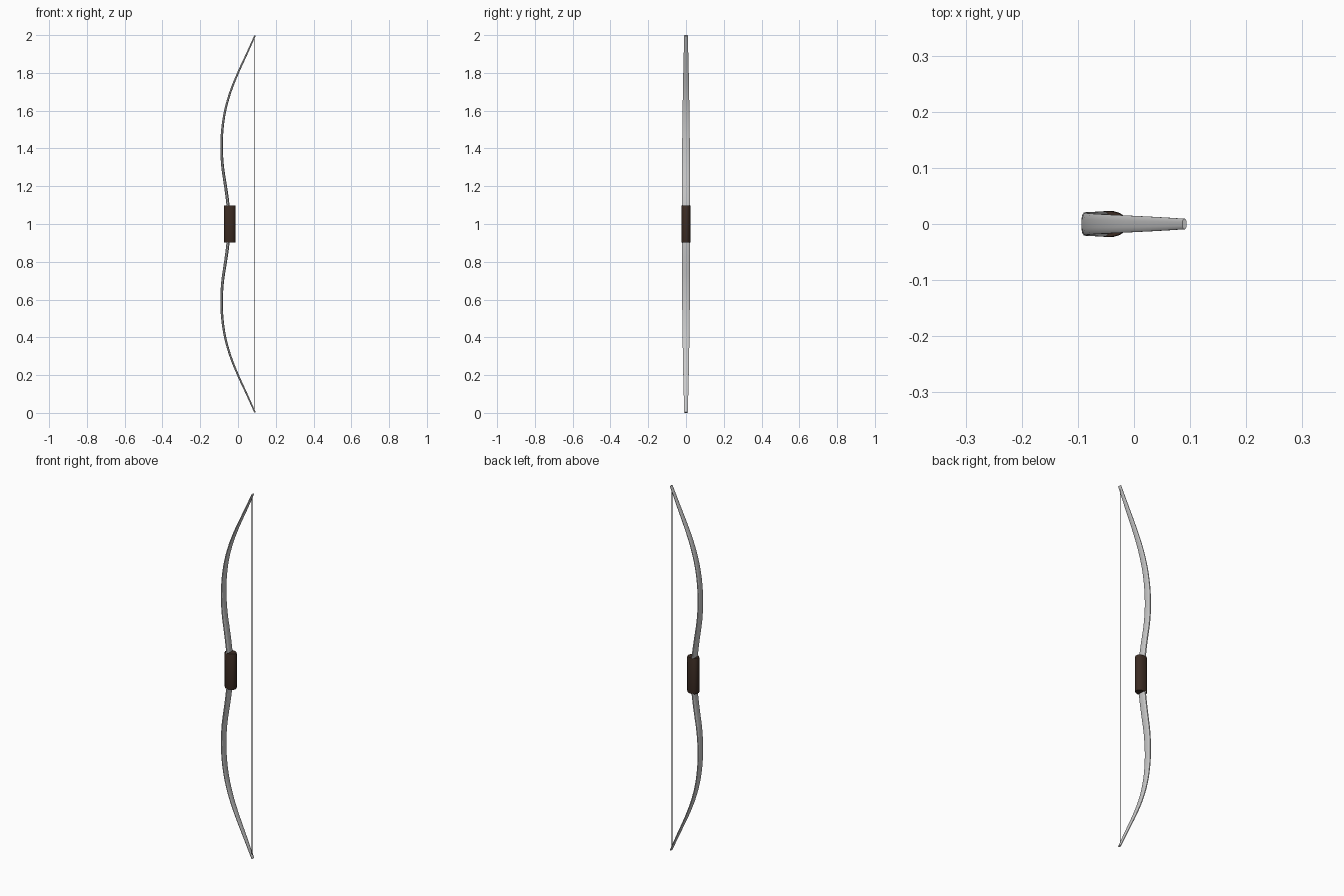
import bpy, bmesh, math
from mathutils import Vector

if "Cube" in bpy.data.objects:
    bpy.data.objects.remove(bpy.data.objects["Cube"])

# Half profile of the bow: (distance from the middle, x)
HALF = [(0, -0.048), (0.1, -0.053), (0.2, -0.066), (0.3, -0.081), (0.4, -0.087),
        (0.5, -0.083), (0.6, -0.068), (0.7, -0.040), (0.8, 0.0), (0.9, 0.046), (0.998, 0.090)]


def profile_x(t):
    """Smooth (Catmull-Rom) lookup along the half profile."""
    i = min(int(t * 10), 9)
    x = [p[1] for p in HALF]
    p1, p2 = x[i], x[i + 1]
    p0 = x[i - 1] if i else x[1]
    p3 = x[i + 2] if i < 9 else 2 * p2 - p1
    u = (t - HALF[i][0]) / (HALF[i + 1][0] - HALF[i][0])
    return 0.5 * (2 * p1 + (p2 - p0) * u + (2 * p0 - 5 * p1 + 4 * p2 - p3) * u * u
                  + (3 * p1 - p0 - 3 * p2 + p3) * u ** 3)


def superellipse(n, a, b, power):
    pts = []
    for k in range(n):
        ang = 2 * math.pi * (k + 0.5) / n
        c, s = math.cos(ang), math.sin(ang)
        pts.append((math.copysign(abs(c) ** power, c) * a,
                    math.copysign(abs(s) ** power, s) * b))
    return pts


def loft(name, rings, color=None):
    """Skin a list of closed rings and cap both ends."""
    bm = bmesh.new()
    vr = [[bm.verts.new(p) for p in r] for r in rings]
    n = len(vr[0])
    for a, b in zip(vr, vr[1:]):
        for k in range(n):
            bm.faces.new((a[k], a[(k + 1) % n], b[(k + 1) % n], b[k]))
    bm.faces.new(vr[0][::-1])
    bm.faces.new(vr[-1])
    bmesh.ops.recalc_face_normals(bm, faces=bm.faces)
    me = bpy.data.meshes.new(name)
    bm.to_mesh(me)
    bm.free()
    ob = bpy.data.objects.new(name, me)
    bpy.context.collection.objects.link(ob)
    bpy.context.view_layer.objects.active = ob
    ob.select_set(True)
    bpy.ops.object.shade_smooth_by_angle(angle=math.radians(40))
    ob.select_set(False)
    if color:
        mat = bpy.data.materials.new(name + "_colour")
        mat.diffuse_color = color
        mat.use_nodes = True
        mat.node_tree.nodes["Principled BSDF"].inputs["Base Color"].default_value = mat.diffuse_color
        me.materials.append(mat)


# Bow stave: tapered section swept along the mirrored profile
N = 30
path = []
for i in range(-N, N + 1):
    d = 0.998 * i / N
    path.append(Vector((profile_x(abs(d)), 0, 1 + d)))
rings = []
for i, p in enumerate(path):
    tan = (path[min(i + 1, 2 * N)] - path[max(i - 1, 0)]).normalized()
    side = Vector((tan.z, 0, -tan.x))
    t = abs(p.z - 1)
    width = 0.0235 - 0.005 * t - 0.009 * t ** 3
    thick = 0.009 - 0.005 * t
    rings.append([p + side * u + Vector((0, v, 0))
                  for u, v in superellipse(12, thick, width, 0.75)])
loft("bow_stave", rings)

# Grip: oval block with slightly softened ends, a little slimmer on the string side
grip_rings = []
for z, s in ((0.902, 0.95), (0.906, 1), (1.094, 1), (1.098, 0.95)):
    grip_rings.append([(-0.0435 + u * s, v * s * (1 - 4 * max(u, 0)), z)
                       for u, v in superellipse(20, 0.0308, 0.0238, 0.8)])
loft("grip", grip_rings, (0.045, 0.025, 0.017, 1))

# Bowstring between the tips
loft("bowstring", [[(0.085 + u, v, z) for u, v in superellipse(8, 0.0014, 0.0014, 1)]
                   for z in (0.01, 1.99)], (0.02, 0.02, 0.02, 1))
